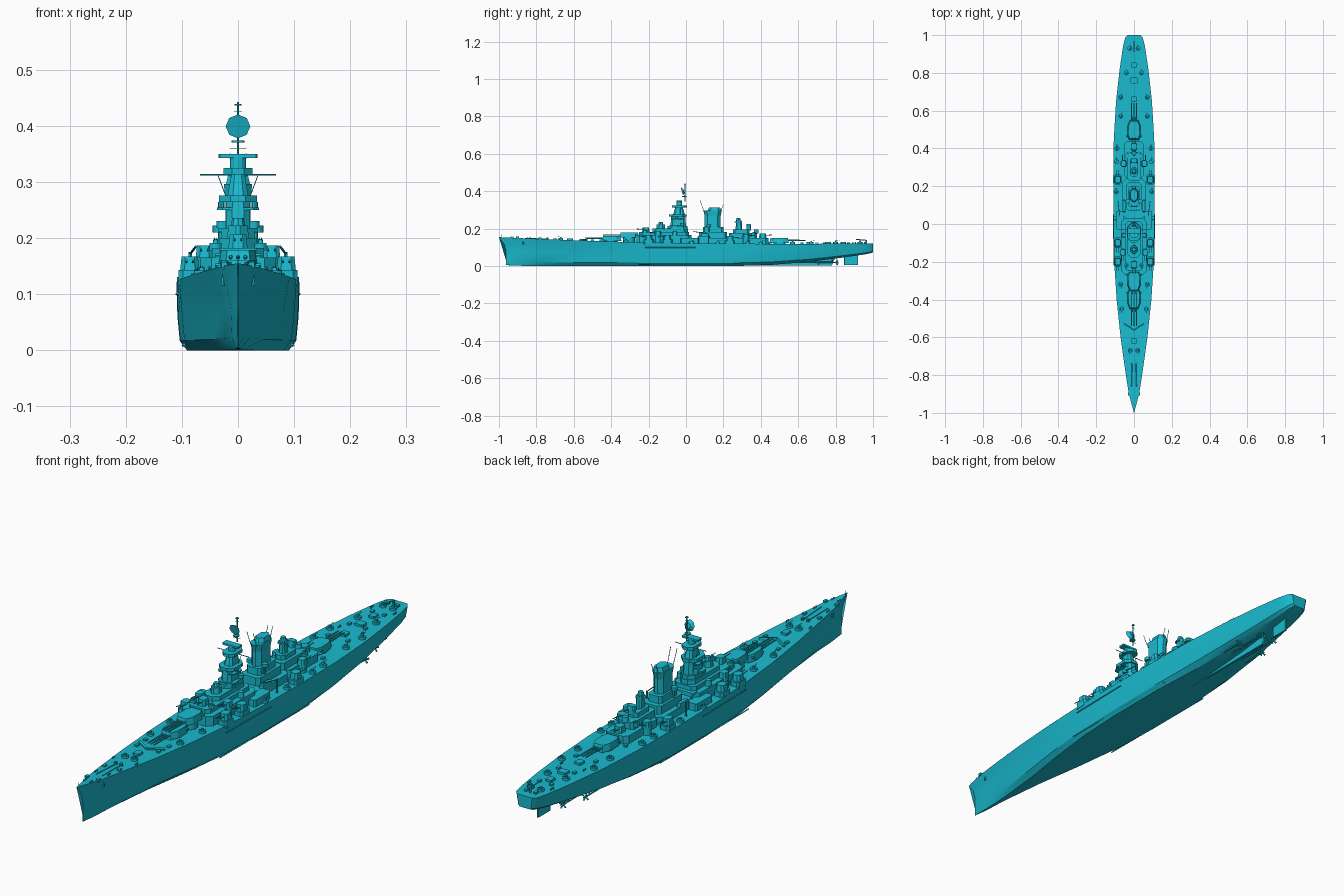
import bpy, bmesh, math
from mathutils import Vector

mat = bpy.data.materials.new("ship_paint")
mat.diffuse_color = (0.01, 0.5, 0.63, 1)


def finish(name, bm, smooth=False):
    bmesh.ops.recalc_face_normals(bm, faces=bm.faces)
    me = bpy.data.meshes.new(name)
    bm.to_mesh(me)
    bm.free()
    ob = bpy.data.objects.new(name, me)
    bpy.context.collection.objects.link(ob)
    me.materials.append(mat)
    if smooth:
        bpy.context.view_layer.objects.active = ob
        ob.select_set(True)
        bpy.ops.object.shade_smooth_by_angle(angle=math.radians(30))
        ob.select_set(False)
    return ob


def prism(name, pts, z0, z1, top=1.0, c=(0, 0)):
    bm = bmesh.new()
    lo = [bm.verts.new((c[0] + x, c[1] + y, z0)) for x, y in pts]
    hi = [bm.verts.new((c[0] + x * top, c[1] + y * top, z1)) for x, y in pts]
    bm.faces.new(lo)
    bm.faces.new(hi)
    n = len(pts)
    for i in range(n):
        bm.faces.new((lo[i], lo[(i + 1) % n], hi[(i + 1) % n], hi[i]))
    return finish(name, bm)


def house(name, w, y0, y1, z0, z1, top=1.0, cut=0.3, x=0):
    # block with half width w and chamfered plan corners
    h, k = (y1 - y0) / 2, cut * min(w, (y1 - y0) / 2)
    pts = [(w, -h + k), (w, h - k), (w - k, h), (k - w, h),
           (-w, h - k), (-w, k - h), (k - w, -h), (w - k, -h)]
    return prism(name, pts, z0, z1, top, (x, (y0 + y1) / 2))


def drum(name, x, y, z0, z1, r, top=1.0, n=12):
    pts = [(r * math.cos(math.tau * i / n), r * math.sin(math.tau * i / n)) for i in range(n)]
    return prism(name, pts, z0, z1, top, (x, y))


def rod(name, a, b, r, n=6, r2=None):
    a, b = Vector(a), Vector(b)
    bm = bmesh.new()
    bmesh.ops.create_cone(bm, cap_ends=True, segments=n, radius1=r,
                          radius2=r if r2 is None else r2, depth=(b - a).length)
    bm.transform(Vector((0, 0, 1)).rotation_difference(b - a).to_matrix().to_4x4())
    bmesh.ops.translate(bm, vec=(a + b) / 2, verts=bm.verts)
    return finish(name, bm)


# Hull stations: y, deck / waterline / bottom half width, keel z, deck z
ST = [(-.9, .027, .013, .004, .002, .150), (-.8, .043, .025, .008, .001, .146),
      (-.6, .071, .054, .028, 0, .138), (-.4, .092, .081, .058, 0, .131),
      (-.2, .105, .100, .082, 0, .126), (0, .109, .107, .091, 0, .122),
      (.25, .110, .108, .091, 0, .120), (.45, .107, .103, .074, .006, .119),
      (.65, .095, .089, .055, .022, .119), (.82, .076, .068, .045, .043, .120),
      (.94, .058, .052, .036, .060, .121), (.985, .047, .042, .028, .068, .121),
      (1.0, .034, .030, .022, .074, .121)]


def deck(y):
    for a, b in zip(ST, ST[1:]):
        if a[0] <= y <= b[0]:
            return a[5] + (b[5] - a[5]) * (y - a[0]) / (b[0] - a[0])
    return ST[0][5]


rings = [[(.0006 * min(i, 1), y, z) for i, (y, z) in enumerate(
    [(-.96, .005), (-.962, .006), (-.962, .03), (-.962, .08), (-.972, .118), (-1, .155)])]]
for y, d, w, b, k, t in ST:
    h = t - k
    rings.append([(0, y, k), (b, y, k), (b + .75 * (w - b), y, k + .14 * h),
                  (w, y, k + .5 * h), (w + .5 * (d - w), y, k + .78 * h), (d, y, t)])
bm = bmesh.new()
loops = [[bm.verts.new(p) for p in r] +
         [bm.verts.new((-p[0], p[1], p[2])) for p in r[:0:-1]] for r in rings]
for a, b in zip(loops, loops[1:]):
    for i in range(len(a)):
        j = (i + 1) % len(a)
        bm.faces.new((a[i], a[j], b[j], b[i]))
bm.faces.new(loops[0])
bm.faces.new(loops[-1])
finish("hull", bm, True)

# Skeg, rudder, propeller shafts, bilge keels, side strakes
bm = bmesh.new()
side = [[bm.verts.new((x, y, z)) for y, z in [(.3, .002), (.78, .004), (.8, .05), (.5, .02)]] for x in (-.004, .004)]
bm.faces.new(side[0])
bm.faces.new(side[1])
for i in range(4):
    j = (i + 1) % 4
    bm.faces.new((side[0][i], side[0][j], side[1][j], side[1][i]))
finish("skeg", bm)
house("rudder", .004, .845, .92, .006, .062)
for s in (-1, 1):
    for x, y0, y1 in ((.058, .46, .70), (.03, .58, .8)):
        rod("propeller_shaft", (s * x, y0, .022), (s * x, y1, .02), .003)
        rod("shaft_strut", (s * x, y1 - .02, .02), (s * x * .8, y1 - .02, .05), .0025)
        rod("propeller_hub", (s * x, y1, .02), (s * x, y1 + .015, .02), .005)
        for k in range(4):
            t = math.tau * k / 4 + .4
            rod("propeller_blade", (s * x, y1 + .005, .02),
                (s * x + .015 * math.cos(t), y1 + .009, .02 + .015 * math.sin(t)), .0012, 4, .004)
    rod("bilge_keel", (s * .096, -.25, .010), (s * .098, .3, .009), .003, 4)
    rod("side_strake", (s * .105, -.22, .1), (s * .1095, .05, .1), .0025, 4)


# Main turrets: gunhouse, ring, three barrels
def turret(y, z, f):
    drum("barbette", 0, y, deck(y) - .01, z, .033, n=16)
    pts = [(x, f * v) for x, v in [(.022, .05), (.034, .02), (.035, -.03), (.026, -.055),
                                   (-.026, -.055), (-.035, -.03), (-.034, .02), (-.022, .05)]]
    prism("gunhouse", pts, z, z + .026, .88, (0, y))
    rod("rangefinder", (-.041, y - f * .035, z + .016), (.041, y - f * .035, z + .016), .004)
    for x in (-.013, 0, .013):
        rod("gun_barrel", (x, y + f * .035, z + .013), (x, y + f * .14, z + .014), .0042, 8, .0026)


turret(-.40, .135, -1)
turret(-.305, .153, -1)
turret(.5, .124, 1)


# Secondary twin gun mounts
def mount(x, y, z, f, s=1.0):
    drum("mount_base", x, y, deck(y) - .005, z, .018 * s)
    house("mount_house", .017 * s, y - .02 * s, y + .02 * s, z, z + .024 * s, .86, .45, x)
    for d in (-.006, .006):
        rod("mount_barrel", (x + d, y + f * .015 * s, z + .014 * s), (x + d, y + f * .05 * s, z + .017 * s), .0018)


for s in (-1, 1):
    for y, f in ((-.2, -1), (-.1, -1), (.235, 1)):
        house("gun_sponson", .02, y - .028, y + .028, deck(y) - .01, deck(y) + .017, 1, .4, s * .086)
        mount(s * .086, y, deck(y) + .017, f)
    mount(s * .06, -.15, .165, -1, .9)
    mount(s * .055, .32, .15, 1, .9)
mount(0, -.215, .182, -1)
mount(0, .41, .15, 1)

# Forward superstructure, stepping up to the tower
house("forward_deckhouse", .068, -.27, .03, .115, .165)
house("upper_deckhouse", .046, -.25, .015, .16, .182)
house("bridge_base", .034, -.18, .01, .18, .2, 1, .6)
house("conning_tower", .02, -.16, -.11, .195, .222, .85, .8)
drum("forward_director", 0, -.135, .22, .236, .013, .8, 8)
house("navigation_bridge", .03, -.10, .008, .195, .215, 1, .7)
house("bridge_wing", .036, -.09, -.03, .212, .218, 1, .6)
house("bridge_tower", .022, -.083, .0, .21, .272, .9, .5)
house("lower_platform", .037, -.08, -.02, .25, .254)
house("tower_platform", .034, -.09, .002, .264, .276, 1, .6)
house("tower_top", .019, -.07, -.005, .272, .315, .62, .5)
house("lookout_platform", .026, -.075, .005, .313, .325, 1, .6)
drum("main_director", 0, -.036, .325, .345, .014)
house("rangefinder_housing", .035, -.05, -.022, .343, .35, 1, .2)
rod("signal_yard", (-.068, -.03, .313), (.068, -.03, .313), .0014)
for s in (-1, 1):
    rod("yard_brace", (s * .036, -.03, .313), (s * .02, -.03, .27), .0009)
    drum("searchlight", s * .03, -.05, .254, .264, .006, n=8)
    drum("bridge_tub", s * .028, -.02, .218, .23, .01)
    drum("side_director", s * .055, -.06, .16, .187, .012, .85)
    house("midship_house", .02, -.03, .07, .115, .15, 1, .3, s * .075)

# Foremast with octagonal dish
rod("foremast", (0, -.005, .345), (0, -.005, .442), .0022)
drum("mast_platform", 0, -.01, .37, .374, .012, n=8)
drum("mast_top_array", 0, -.005, .436, .439, .006, n=8)
rod("radar_dish", (0, -.022, .399), (0, -.011, .402), .022, 8, .011)
for z, w in ((.36, .015), (.425, .007)):
    rod("mast_crossbar", (-w, -.005, z), (w, -.005, z), .0009)

# Midship block and flared funnel
house("midship_deckhouse", .06, .03, .24, .112, .15)
house("funnel_base", .04, .07, .22, .148, .182)
house("funnel_house", .03, .09, .2, .18, .21)
house("funnel_trunk", .022, .1, .185, .2, .27, 1, .7)
house("funnel_flare", .022, .1, .185, .268, .296, 1.15, .7)
house("funnel_cap", .022, .115, .19, .294, .312, .8, .7)
for s in (-1, 1):
    rod("funnel_antenna", (s * .012, .1, .285), (s * .014, .075, .35), .0011)
    rod("funnel_whip", (s * .01, .185, .29), (s * .01, .2, .33), .0011)
    drum("funnel_tub", s * .034, .12, .21, .222, .011)
    drum("funnel_tub_support", s * .03, .12, .18, .21, .006, n=8)
    # Ship's boats and cranes
    house("ship_boat", .008, .06, .13, .15, .162, .85, .9, s * .052)
    rod("boat_crane_post", (s * .085, .12, .12), (s * .085, .12, .175), .0035)
    rod("boat_crane_arm", (s * .085, .12, .172), (s * .075, .04, .185), .002)

# Aft superstructure and mast
house("aft_deckhouse", .05, .24, .44, .112, .15)
house("aft_upper_house", .034, .23, .38, .148, .178)
house("aft_bridge", .022, .25, .34, .176, .196, 1, .5)
house("aft_tower", .013, .265, .3, .19, .245, .85, .5)
drum("aft_tower_platform", 0, .28, .232, .238, .02, n=8)
drum("aft_radar", 0, .28, .245, .257, .012, .8, 8)
drum("aft_director_base", 0, .335, .19, .21, .012)
house("aft_director", .018, .322, .348, .208, .224, .85, .4)
drum("aft_rangefinder", 0, .375, .175, .195, .013, .85)


# Light gun tubs and deck fittings
def tub(x, y, z=None, r=.013):
    z = deck(y) if z is None else z
    drum("gun_tub", x, y, z - .004, z + .009, r)
    house("light_gun", r * .45, y - r * .4, y + r * .4, z + .008, z + .016, .8, .3, x)
    for d in (-.002, .002):
        rod("light_barrel", (x + d, y, z + .014), (x + d, y + math.copysign(r * 1.6, y), z + .018), .0008)


for s in (-1, 1):
    for x, y in ((.022, .93), (.04, .8), (.07, .67), (.07, .57), (.02, -.67), (.065, -.45),
                 (.09, .4), (.092, .33), (.07, -.32), (.096, .03), (.094, .17)):
        tub(s * x, y)
    tub(s * .04, -.22, .182, .011)
    tub(s * .035, .36, .165)
    for y in (-.9, -.78, -.56, -.5, .45, .62, .74, .87, .96):
        x = max(.012, .72 * min(.1, .115 - abs(y) * .09))
        house("deck_locker", .006, y - .008, y + .008, deck(y) - .003, deck(y) + .007, 1, .2, s * x)
    for y in (-.93, -.84, -.7, .7, .9):
        x = .014 if y < -.9 else (.028 if y < -.8 else .05)
        for d in (-.006, .006):
            drum("bollard", s * x, y + d, deck(y) - .003, deck(y) + .007, .0025, n=8)
    drum("capstan", s * .012, -.74, deck(-.74) - .002, deck(-.74) + .01, .006, n=10)
    rod("anchor_chain", (s * .01, -.74, .145), (s * .013, -.86, .149), .0018, 4)
    rod("breakwater", (0, -.565, .14), (s * .055, -.53, .139), .006, 4)
    rod("anchor", (s * .027, -.87, .115), (s * .025, -.87, .135), .004)
for y, w in ((.66, .014), (.76, .018), (.84, .012), (-.62, .012)):
    house("deck_hatch", w, y - .015, y + .015, deck(y) - .003, deck(y) + .009, 1, .2)
rod("stern_crane_post", (0, .965, .118), (0, .965, .14), .004)
rod("stern_crane_arm", (0, .965, .138), (0, .91, .143), .0022)
rod("jackstaff", (0, -.985, .152), (0, -.988, .168), .0009)
